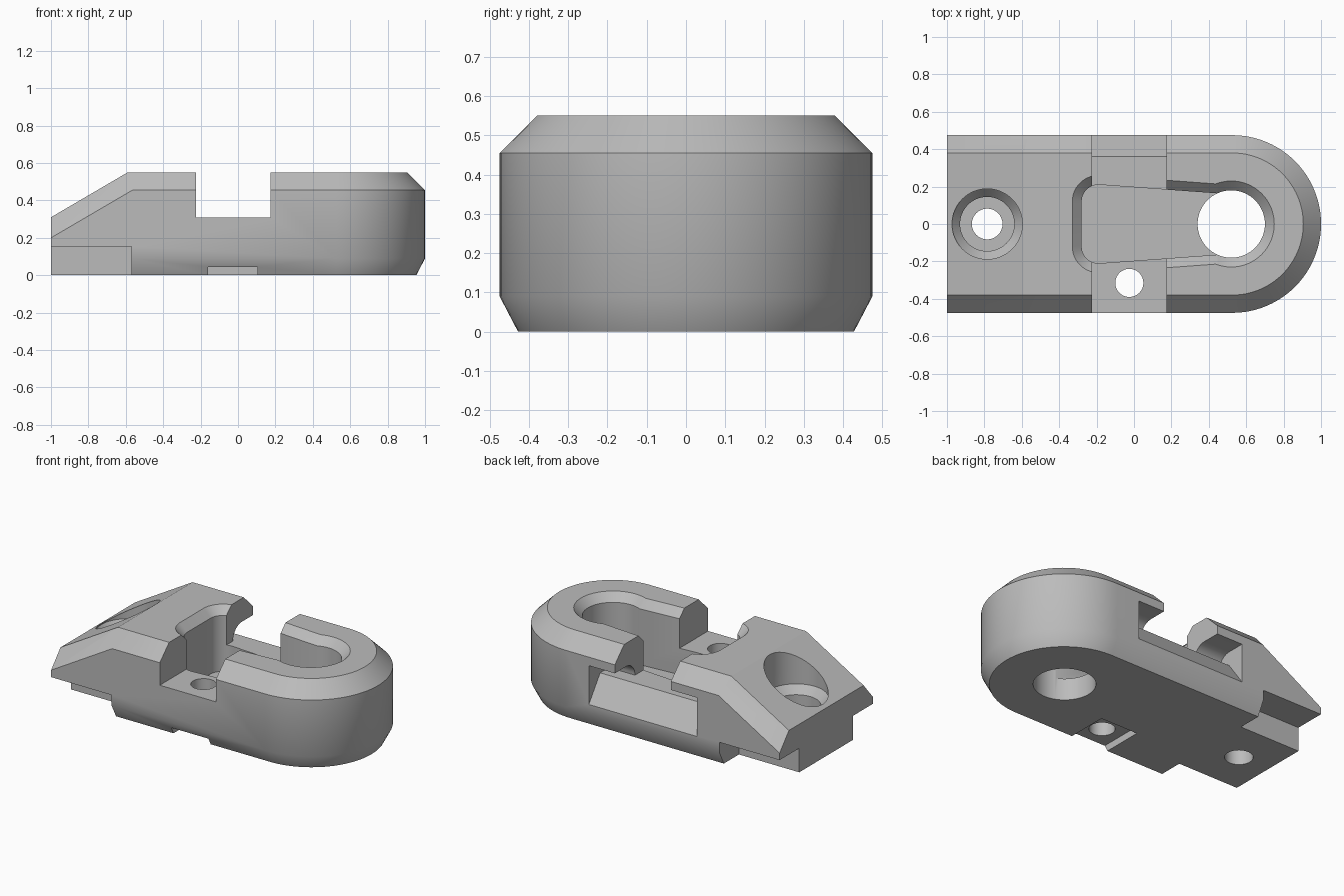
import bpy, bmesh
from math import sin, cos, radians
from mathutils import Vector

old = bpy.data.objects.get("Cube")
if old:
    bpy.data.objects.remove(old)

grey = bpy.data.materials.new("mid grey")
grey.use_nodes = True
grey.diffuse_color = (0.5, 0.5, 0.5, 1)
grey.node_tree.nodes["Principled BSDF"].inputs["Base Color"].default_value = (0.5, 0.5, 0.5, 1)


def arc(cx, cy, r, a0, a1, n):
    """Points on an arc, angles in degrees."""
    angles = [radians(a0 + (a1 - a0) * i / n) for i in range(n + 1)]
    return [(cx + r * cos(a), cy + r * sin(a)) for a in angles]


def loft(name, rings):
    """Closed solid through equal-length rings of 3D points."""
    bm = bmesh.new()
    loops = [[bm.verts.new(p) for p in ring] for ring in rings]
    n = len(loops[0])
    for low, high in zip(loops, loops[1:]):
        for i in range(n):
            j = (i + 1) % n
            bm.faces.new((low[i], low[j], high[j], high[i]))
    bm.faces.new(loops[0][::-1])
    bm.faces.new(loops[-1])
    bmesh.ops.recalc_face_normals(bm, faces=bm.faces)
    mesh = bpy.data.meshes.new(name)
    bm.to_mesh(mesh)
    bm.free()
    mesh.materials.append(grey)
    obj = bpy.data.objects.new(name, mesh)
    bpy.context.collection.objects.link(obj)
    return obj


def at_height(points, z):
    return [(x, y, z) for x, y in points]


def box(name, x0, x1, y0, y1, z0, z1):
    base = [(x0, y0), (x1, y0), (x1, y1), (x0, y1)]
    return loft(name, [at_height(base, z0), at_height(base, z1)])


def turned(name, x, y, profile):
    """Upright round cutter from (radius, height) pairs."""
    return loft(name, [at_height(arc(x, y, r, 0, 354.375, 63), z) for r, z in profile])


# Round-nosed body with bevelled top and bottom rims
def outline(inset):
    w = 0.475 - inset
    return [(-1, -w)] + arc(0.525, 0, w, -90, 90, 48) + [(-1, w)]


levels = [(0.047, 0), (0, 0.09), (0, 0.455), (0.095, 0.55)]
body = loft("clamp_body", [at_height(outline(d), z) for d, z in levels])

# Sloping tail and its bevels
bm = bmesh.new()
bm.from_mesh(body.data)
slope = Vector((-0.24, 0, 0.41))
planes = [(Vector((-1, 0, 0.31)), slope)]
for side in (-1, 1):
    low = Vector((-1, side * 0.475, 0.2))
    along = Vector((0.41, 0, 0.24))
    across = Vector((0, -side * 0.095, 0.11))
    normal = along.cross(across)
    planes.append((low, normal if normal.z > 0 else -normal))
for point, normal in planes:
    cut = bmesh.ops.bisect_plane(bm, geom=bm.verts[:] + bm.edges[:] + bm.faces[:],
                                 plane_co=point, plane_no=normal, clear_outer=True)
    edges = [e for e in cut["geom_cut"] if isinstance(e, bmesh.types.BMEdge)]
    bmesh.ops.holes_fill(bm, edges=edges)
bmesh.ops.recalc_face_normals(bm, faces=bm.faces)
bm.to_mesh(body.data)
bm.free()

cutters = []

# Narrow tongue below the tail
for y0, y1 in ((-0.6, -0.275), (0.275, 0.6)):
    cutters.append(box("tongue_cutter", -1.1, -0.57, y0, y1, -0.1, 0.155))

# Cross channel and underside nut recess
cutters.append(box("channel_cutter", -0.225, 0.175, -0.6, 0.6, 0.31, 0.7))
cutters.append(box("nut_recess_cutter", -0.16, 0.105, -0.6, -0.165, -0.1, 0.045))

# Wide rear pocket with ramped floor and rounded ceiling
pocket = [(0.51, 0.101), (0.36, 0.31), (0.27, 0.31)] + arc(0.36, 0.31, 0.09, 170, 90, 10) + [(0.51, 0.4)]
cutters.append(loft("pocket_cutter", [[(x, y, z) for y, z in pocket] for x in (-0.41, 0.36)]))


# Tapered slot with bevelled rim
def slot(grow):
    r = 0.09 + grow
    return ([(0.5, -0.16 - grow), (0.5, 0.16 + grow)]
            + arc(-0.19, 0.12, r, 86, 180, 12) + arc(-0.19, -0.12, r, 180, 274, 12))


slot_levels = [(0, 0.14), (0, 0.5), (0.06, 0.56)]
cutters.append(loft("slot_cutter", [at_height(slot(g), z) for g, z in slot_levels]))

# Round holes
cutters.append(turned("main_hole_cutter", 0.52, 0, [(0.18, -0.1), (0.18, 0.5), (0.24, 0.56)]))
cutters.append(turned("side_hole_cutter", -0.025, -0.315, [(0.075, -0.1), (0.075, 0.4)]))
cutters.append(turned("screw_hole_cutter", -0.785, 0, [
    (0.082, -0.1), (0.082, 0.16), (0.145, 0.16), (0.145, 0.27), (0.188, 0.32), (0.188, 0.7)]))

# Cut everything out of the body
bpy.context.view_layer.objects.active = body
for cutter in cutters:
    mod = body.modifiers.new("cut", 'BOOLEAN')
    mod.operation = 'DIFFERENCE'
    mod.solver = 'EXACT'
    mod.object = cutter
    bpy.ops.object.modifier_apply(modifier=mod.name)
    bpy.data.objects.remove(cutter)

# Smooth round surfaces, crisp edges
bpy.ops.object.select_all(action='DESELECT')
body.select_set(True)
bpy.ops.object.shade_smooth_by_angle(angle=radians(30))
